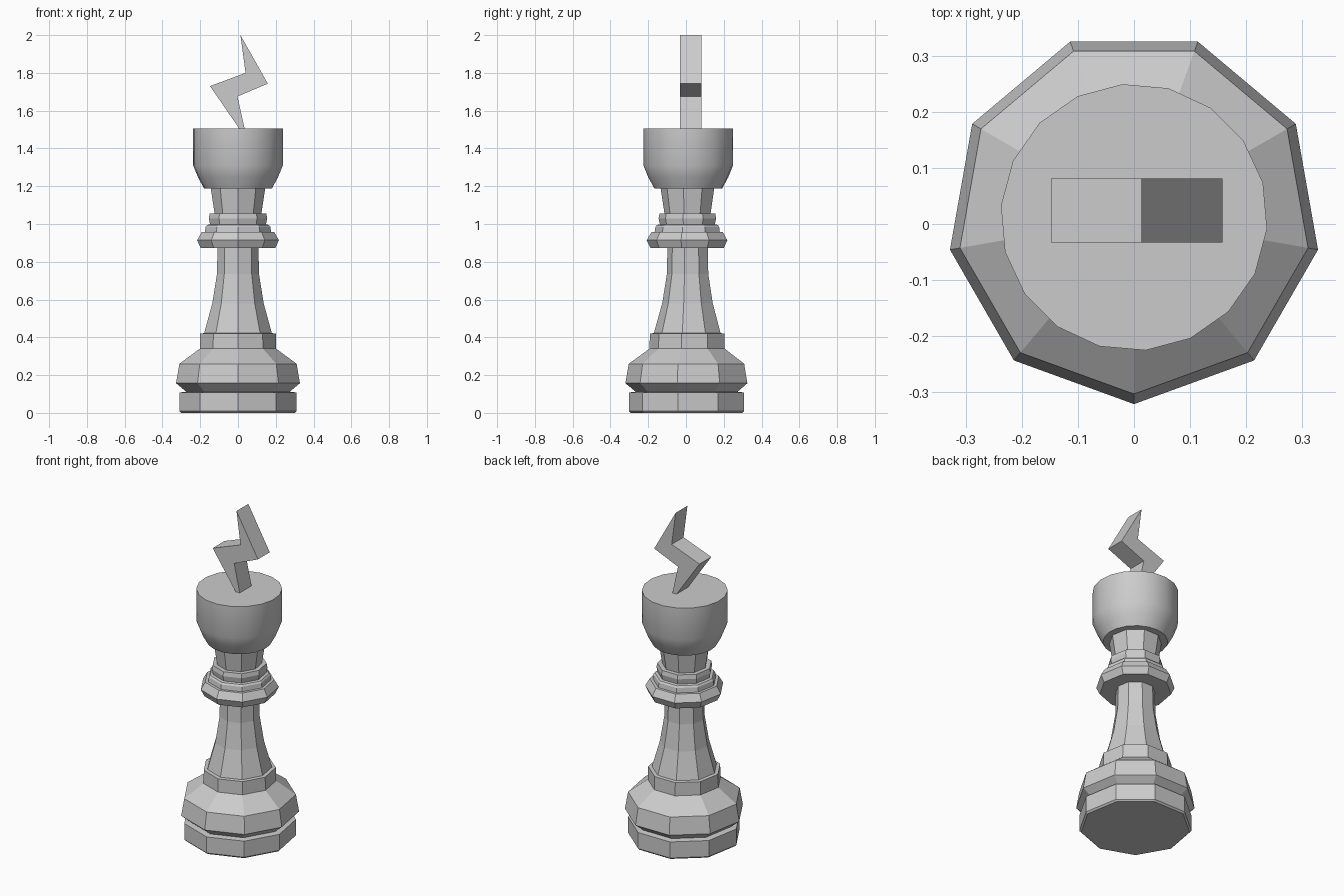
import bpy, bmesh
from math import cos, sin, radians, pi

if "Cube" in bpy.data.objects:
    bpy.data.objects.remove(bpy.data.objects["Cube"])

CY = 0.012  # turning axis offset in y


def lathe(name, profile, sides, start, smooth=False):
    """Capped turned solid from (radius, z) points, bottom to top."""
    bm = bmesh.new()
    rings = []
    for r, z in profile:
        rings.append([bm.verts.new((r * cos(start + 2 * pi * i / sides),
                                    CY + r * sin(start + 2 * pi * i / sides), z))
                      for i in range(sides)])
    for a, b in zip(rings, rings[1:]):
        for i in range(sides):
            j = (i + 1) % sides
            bm.faces.new((a[i], a[j], b[j], b[i]))
    bm.faces.new(rings[0][::-1])
    bm.faces.new(rings[-1])
    return finish(name, bm, smooth)


def finish(name, bm, smooth=False):
    bmesh.ops.recalc_face_normals(bm, faces=bm.faces)
    me = bpy.data.meshes.new(name)
    bm.to_mesh(me)
    bm.free()
    ob = bpy.data.objects.new(name, me)
    bpy.context.collection.objects.link(ob)
    if smooth:
        bpy.ops.object.select_all(action='DESELECT')
        ob.select_set(True)
        bpy.context.view_layer.objects.active = ob
        bpy.ops.object.shade_smooth_by_angle(angle=radians(40))
    return ob


A = radians(-90)  # nine-sided parts have a corner facing the front

# Stepped foot
lathe("base", [(0.305, 0), (0.315, 0.01), (0.315, 0.108), (0.278, 0.112),
               (0.333, 0.157), (0.315, 0.26), (0.205, 0.34), (0.203, 0.42),
               (0.185, 0.422)], 9, A)
# Tapered stem
lathe("stem", [(0.184, 0.415), (0.138, 0.58), (0.113, 0.735), (0.11, 0.88)], 9, A)
# Stacked collar rings
lathe("collar", [(0.2, 0.872), (0.22, 0.914), (0.195, 0.957), (0.178, 0.957),
                 (0.174, 0.985), (0.166, 0.995), (0.15, 0.998), (0.157, 1.03),
                 (0.152, 1.055)], 9, A)
# Flared neck
lathe("neck", [(0.125, 1.05), (0.148, 1.20)], 9, A)
# Rounded cup head
lathe("head", [(0.18, 1.188), (0.213, 1.248), (0.238, 1.31), (0.238, 1.505)],
      18, radians(95), smooth=True)

# Zigzag finial, its tip buried in the head
zigzag = [(0.013, 2.0), (0.04, 1.80), (-0.148, 1.73), (0.048, 1.445),
          (-0.003, 1.675), (0.158, 1.743)]
bm = bmesh.new()
face = bm.faces.new([bm.verts.new((x, -0.033, z)) for x, z in zigzag])
ext = bmesh.ops.extrude_face_region(bm, geom=[face], use_keep_orig=True)
bmesh.ops.translate(bm, vec=(0, 0.114, 0),
                    verts=[v for v in ext["geom"] if isinstance(v, bmesh.types.BMVert)])
finish("zigzag_finial", bm)
